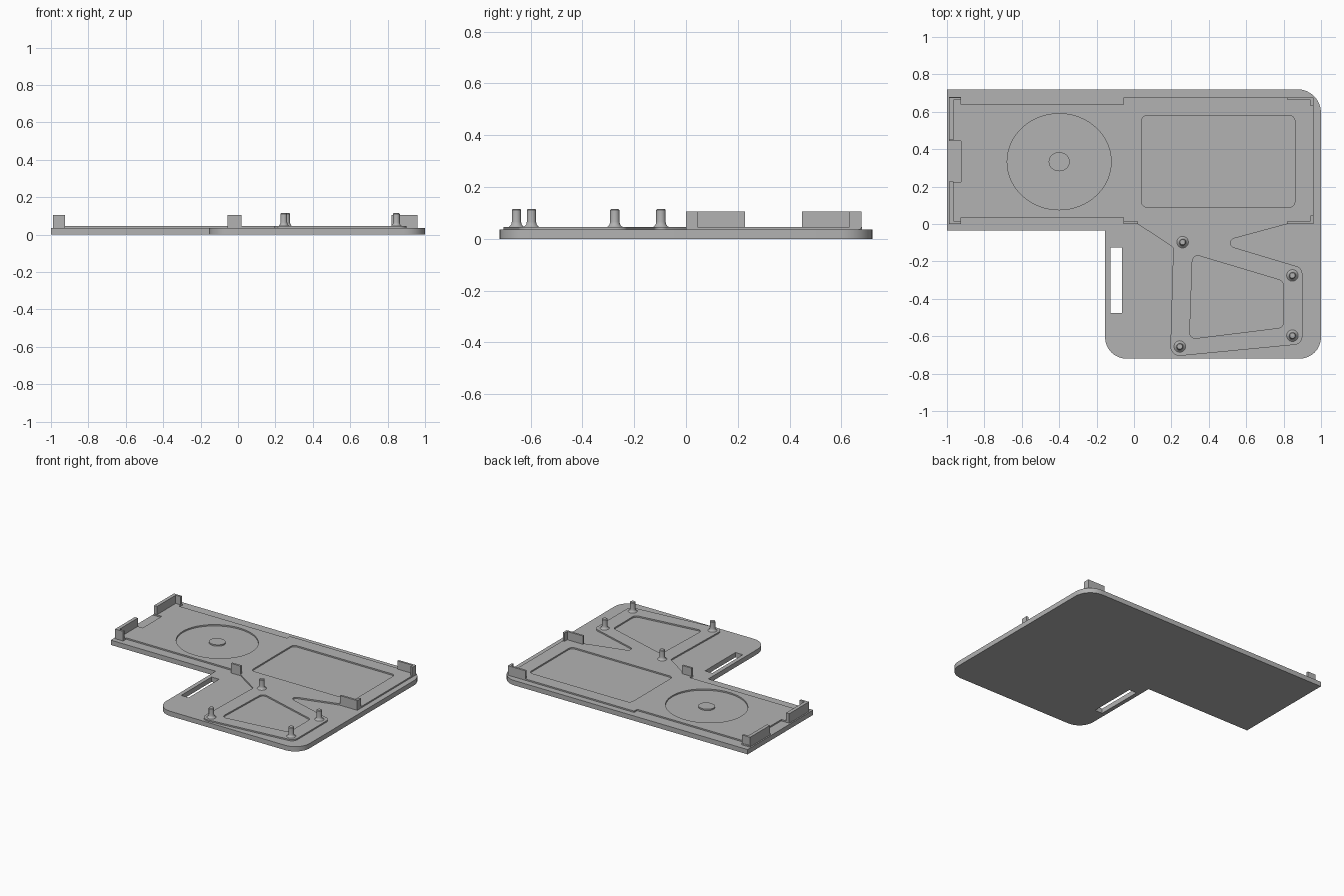
import bpy
import bmesh
import math
from mathutils import Vector

default_cube = bpy.data.objects.get("Cube")
if default_cube:
    bpy.data.objects.remove(default_cube, do_unlink=True)

# Single plain grey plastic
grey = bpy.data.materials.new("grey plastic")
grey.use_nodes = True
colour = (0.45, 0.45, 0.45, 1)
grey.diffuse_color = colour
grey.node_tree.nodes["Principled BSDF"].inputs["Base Color"].default_value = colour

# Main heights
FLOOR_TOP = 0.035
PANEL_TOP = 0.045
CLIP_TOP = 0.105
POST_TOP = 0.115


def add_object(name, mesh):
    obj = bpy.data.objects.new(name, mesh)
    bpy.context.collection.objects.link(obj)
    mesh.materials.append(grey)
    bpy.ops.object.select_all(action="DESELECT")
    obj.select_set(True)
    bpy.context.view_layer.objects.active = obj
    bpy.ops.object.shade_smooth_by_angle(angle=math.radians(30))
    return obj


def rounded(corners, steps=8):
    """Round each (x, y, radius) corner of a polygon with an arc."""
    points = []
    for i, (x, y, radius) in enumerate(corners):
        here = Vector((x, y))
        if not radius:
            points.append(here)
            continue
        before = (Vector(corners[i - 1][:2]) - here).normalized()
        after = (Vector(corners[(i + 1) % len(corners)][:2]) - here).normalized()
        half = before.angle(after) / 2
        centre = here + (before + after).normalized() * radius / math.sin(half)
        start = here + before * radius / math.tan(half) - centre
        end = here + after * radius / math.tan(half) - centre
        sweep = math.atan2(start.x * end.y - start.y * end.x, start.dot(end))
        for k in range(steps + 1):
            a = sweep * k / steps
            points.append(centre + Vector((
                start.x * math.cos(a) - start.y * math.sin(a),
                start.x * math.sin(a) + start.y * math.cos(a))))
    return points


def rectangle(x0, x1, y0, y1, radius=0):
    return rounded([(x0, y0, radius), (x1, y0, radius),
                    (x1, y1, radius), (x0, y1, radius)])


def ellipse(x, y, rx, ry, count=64):
    turns = [math.tau * k / count for k in range(count)]
    return [Vector((x + rx * math.cos(a), y + ry * math.sin(a))) for a in turns]


def slab(name, loops, bottom, top):
    """Extrude an outline; any further loops become holes."""
    curve = bpy.data.curves.new(name, "CURVE")
    curve.dimensions = "2D"
    curve.fill_mode = "BOTH"
    curve.extrude = (top - bottom) / 2
    for loop in loops:
        spline = curve.splines.new("POLY")
        spline.points.add(len(loop) - 1)
        for point, co in zip(spline.points, loop):
            point.co = (co.x, co.y, 0, 1)
        spline.use_cyclic_u = True
    helper = bpy.data.objects.new(name, curve)
    mesh = bpy.data.meshes.new_from_object(helper)
    bpy.data.objects.remove(helper)
    bpy.data.curves.remove(curve)
    bm = bmesh.new()
    bm.from_mesh(mesh)
    bmesh.ops.remove_doubles(bm, verts=bm.verts, dist=0.0001)
    bmesh.ops.translate(bm, verts=bm.verts, vec=(0, 0, (top + bottom) / 2))
    bmesh.ops.recalc_face_normals(bm, faces=bm.faces)
    bm.to_mesh(mesh)
    bm.free()
    mesh.name = name
    return add_object(name, mesh)


def post(name, x, y):
    """Round peg with a flared foot and a softened tip."""
    profile = [(0.034, PANEL_TOP - 0.002), (0.025, 0.049), (0.02, 0.056),
               (0.018, 0.066), (0.018, POST_TOP - 0.004), (0.014, POST_TOP)]
    sides = 24
    bm = bmesh.new()
    rings = []
    for radius, z in profile:
        rings.append([bm.verts.new((p.x, p.y, z))
                      for p in ellipse(x, y, radius, radius, sides)])
    for low, high in zip(rings, rings[1:]):
        for k in range(sides):
            n = (k + 1) % sides
            bm.faces.new((low[k], low[n], high[n], high[k]))
    bm.faces.new(rings[-1])
    bm.faces.new(rings[0][::-1])
    mesh = bpy.data.meshes.new(name)
    bm.to_mesh(mesh)
    bm.free()
    add_object(name, mesh)


# L-shaped base plate with a through slot
base_outline = rounded([
    (-1, -0.035, 0), (-0.155, -0.035, 0), (-0.155, -0.72, 0.115),
    (1, -0.72, 0.115), (1, 0.72, 0.125), (-1, 0.72, 0)])
slot = rectangle(-0.125, -0.065, -0.475, -0.125)
slab("base_plate", [base_outline, slot], 0, FLOOR_TOP)

# Raised panel: long tray joined to the small angled tray in front
panel_outline = rounded([
    (-0.99, 0, 0), (-0.925, 0, 0), (-0.925, 0.035, 0), (-0.055, 0.035, 0),
    (-0.055, 0, 0), (0.02, 0, 0), (0.21, -0.125, 0.02),
    (0.193, -0.71, 0.05), (0.9, -0.642, 0.045), (0.9, -0.235, 0.045),
    (0.45, -0.1, 0.025), (0.82, 0, 0), (0.96, 0, 0), (0.96, 0.675, 0),
    (-0.055, 0.675, 0), (-0.055, 0.64, 0), (-0.925, 0.64, 0),
    (-0.925, 0.68, 0), (-0.99, 0.68, 0), (-0.99, 0.445, 0),
    (-0.925, 0.445, 0), (-0.925, 0.225, 0), (-0.99, 0.225, 0)])
round_recess = ellipse(-0.4, 0.333, 0.278, 0.257)
square_recess = rectangle(0.04, 0.86, 0.09, 0.58, 0.03)
angled_recess = rounded([(0.313, -0.16, 0.03), (0.798, -0.305, 0.03),
                         (0.798, -0.553, 0.03), (0.297, -0.615, 0.03)])
slab("raised_panel", [panel_outline, round_recess, square_recess, angled_recess],
     FLOOR_TOP - 0.003, PANEL_TOP)
slab("recess_hub", [ellipse(-0.4, 0.333, 0.056, 0.051)],
     FLOOR_TOP - 0.003, PANEL_TOP)


# Upright corner clips, each an L in plan, mirrored front to back
def corner_clip(name, x, inward, length_x, y, direction, length_y, wall):
    end = x + inward * length_x
    far = y + direction * length_y
    inner_x, inner_y = x + inward * wall, y + direction * 0.015
    plan = [(x, y), (end, y), (end, inner_y), (inner_x, inner_y),
            (inner_x, far), (x, far)]
    slab(name, [[Vector(p) for p in plan]], PANEL_TOP - 0.005, CLIP_TOP)


for side, y, direction in (("front", 0, 1), ("back", 0.677, -1)):
    corner_clip(side + "_right_clip", -0.99, 1, 0.065, y, direction, 0.228, 0.025)
    corner_clip(side + "_left_clip", 0.96, -1, 0.14, y, direction, 0.045, 0.015)
slab("middle_clip", [rectangle(-0.055, 0.02, 0, 0.015)],
     PANEL_TOP - 0.005, CLIP_TOP)

# Mounting posts on the angled tray
for name, x, y in (("inner_back_post", 0.26, -0.097),
                   ("outer_back_post", 0.847, -0.275),
                   ("outer_front_post", 0.847, -0.597),
                   ("inner_front_post", 0.245, -0.655)):
    post(name, x, y)
